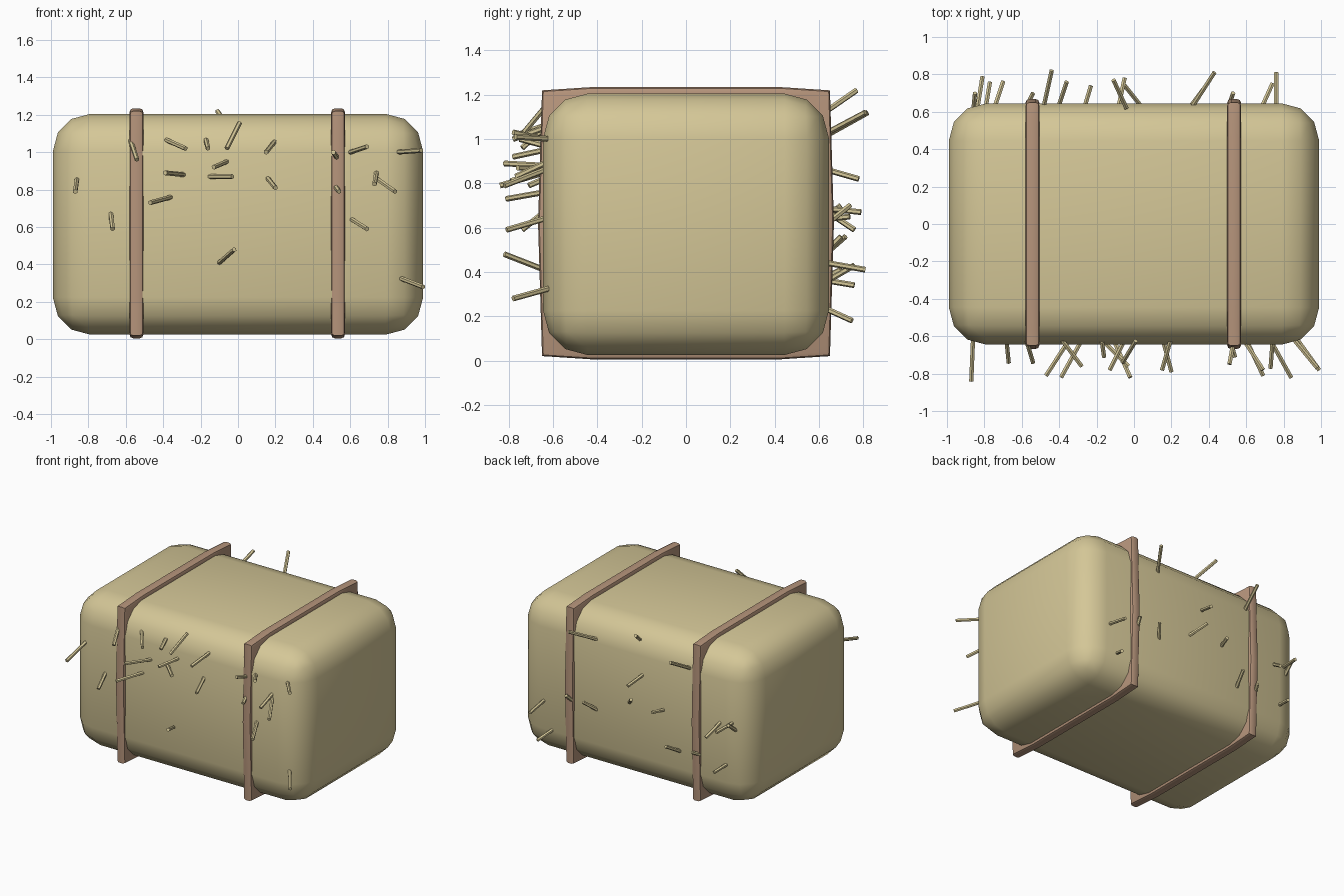
import bpy
import bmesh
from mathutils import Vector

default = bpy.data.objects.get("Cube")
if default:
    bpy.data.objects.remove(default, do_unlink=True)


def make_material(name, color):
    mat = bpy.data.materials.new(name)
    mat.use_nodes = True
    mat.diffuse_color = color
    mat.node_tree.nodes["Principled BSDF"].inputs["Base Color"].default_value = color
    return mat


hay = make_material("hay", (0.66, 0.57, 0.31, 1))
twine = make_material("brown_twine", (0.47, 0.30, 0.20, 1))


def finish(name, bm, mat, angle):
    """Turn a bmesh into a smooth shaded object with one material."""
    mesh = bpy.data.meshes.new(name)
    bmesh.ops.recalc_face_normals(bm, faces=bm.faces)
    bm.to_mesh(mesh)
    bm.free()
    mesh.materials.append(mat)
    obj = bpy.data.objects.new(name, mesh)
    bpy.context.collection.objects.link(obj)
    bpy.ops.object.select_all(action="DESELECT")
    obj.select_set(True)
    bpy.context.view_layer.objects.active = obj
    bpy.ops.object.shade_smooth_by_angle(angle=angle)
    return obj


# Bale body: a box with broad soft corners
bm = bmesh.new()
bmesh.ops.create_cube(bm, size=1)
for v in bm.verts:
    v.co = Vector((v.co.x * 1.98, v.co.y * 1.29, 0.615 + v.co.z * 1.18))
bmesh.ops.bevel(bm, geom=bm.edges[:], offset=0.2, segments=3,
                profile=0.5, affect="EDGES", clamp_overlap=True)
finish("bale_body", bm, hay, 1.2)


# Straps: sharp cornered bands, bowed slightly outward on each side
def strap(name, x):
    bm = bmesh.new()
    half_y, half_z, mid_z = 0.65, 0.6, 0.62
    quarter = [(0.668, 0.0), (half_y, half_z), (0.42, half_z + 0.015)]
    outline = quarter + [(-y, z) for y, z in reversed(quarter)]
    outline += [(-y, -z) for y, z in quarter[1:]]
    outline += [(y, -z) for y, z in reversed(quarter[1:])]
    ring = [bm.verts.new((x - 0.037, y, z + mid_z)) for y, z in outline]
    face = bm.faces.new(ring)
    moved = bmesh.ops.extrude_face_region(bm, geom=[face])["geom"]
    for v in moved:
        if isinstance(v, bmesh.types.BMVert):
            v.co.x += 0.074
    rims = [e for e in bm.edges
            if abs(e.verts[0].co.x - e.verts[1].co.x) < 0.001]
    bmesh.ops.bevel(bm, geom=rims, offset=0.02, segments=2,
                    profile=0.5, affect="EDGES")
    finish(name, bm, twine, 0.7)


strap("right_strap", -0.543)
strap("left_strap", 0.535)


# Loose straws: root x, root z, sideways lean, upward lean, reach
front_straws = [
    (-.86, .86, -.01, -.07, .2), (-.68, .67, .01, -.08, .1),
    (-.57, 1.05, .03, -.09, .1), (-.36, .76, -.11, -.03, .17),
    (-.29, .88, -.1, .01, .18), (-.37, 1.06, .09, -.04, .12),
    (-.17, 1.06, .01, -.04, .07), (-.06, .95, -.07, -.03, .14),
    (0, 1.14, -.06, -.12, .1), (-.15, .87, .12, 0, .12),
    (-.1, .41, .08, .07, .18), (.19, 1.05, -.04, -.05, .14),
    (.16, .86, .04, -.05, .15), (.53, .97, -.02, .03, .11),
    (.52, .82, .02, -.03, .07), (.61, .64, .08, -.05, .17),
    (.6, 1, .09, .03, .14), (.74, .89, -.01, -.06, .13),
    (.74, .86, .1, -.07, .18), (.84, 1, .14, .01, .13),
    (.86, .33, .13, -.05, .14),
]
back_straws = [
    (.76, .44, 0, -.03, .17), (.69, .23, .05, -.05, .11),
    (.32, 1.03, .11, .09, .17), (.31, .49, .06, .07, .08),
    (.51, .5, .02, .06, .06), (-.05, 1.13, -.06, .09, .13),
    (-.48, 1.02, .04, .1, .18), (-.08, .86, .03, -.04, .14),
    (.03, .62, -.08, .08, .1), (-.26, .64, .03, .01, .1),
    (-.4, .36, .04, .07, .12), (-.57, .38, .03, .03, .06),
    (-.74, .67, .04, -.08, .12), (-.86, .62, .01, .08, .06),
    (-.79, .36, .02, -.02, .12), (-.84, .69, .03, -.02, .15),
]


def straws(name, table, side):
    bm = bmesh.new()
    for x, z, lean_x, lean_z, reach in table:
        # Corner straws start deeper, where the body rounds off
        root = Vector((x, side * (0.6 if abs(x) > 0.8 else 0.64), z))
        tip = Vector((x + lean_x, side * (0.64 + reach), z + lean_z))
        root -= (tip - root) * 0.15
        axis = tip - root
        made = bmesh.ops.create_cone(
            bm, cap_ends=True, segments=6, radius1=0.013, radius2=0.013,
            depth=axis.length)
        turn = axis.to_track_quat("Z", "Y")
        for v in made["verts"]:
            v.co = turn @ v.co + (root + tip) / 2
    finish(name, bm, hay, 0.6)


straws("front_loose_straws", front_straws, -1)
straws("back_loose_straws", back_straws, 1)
